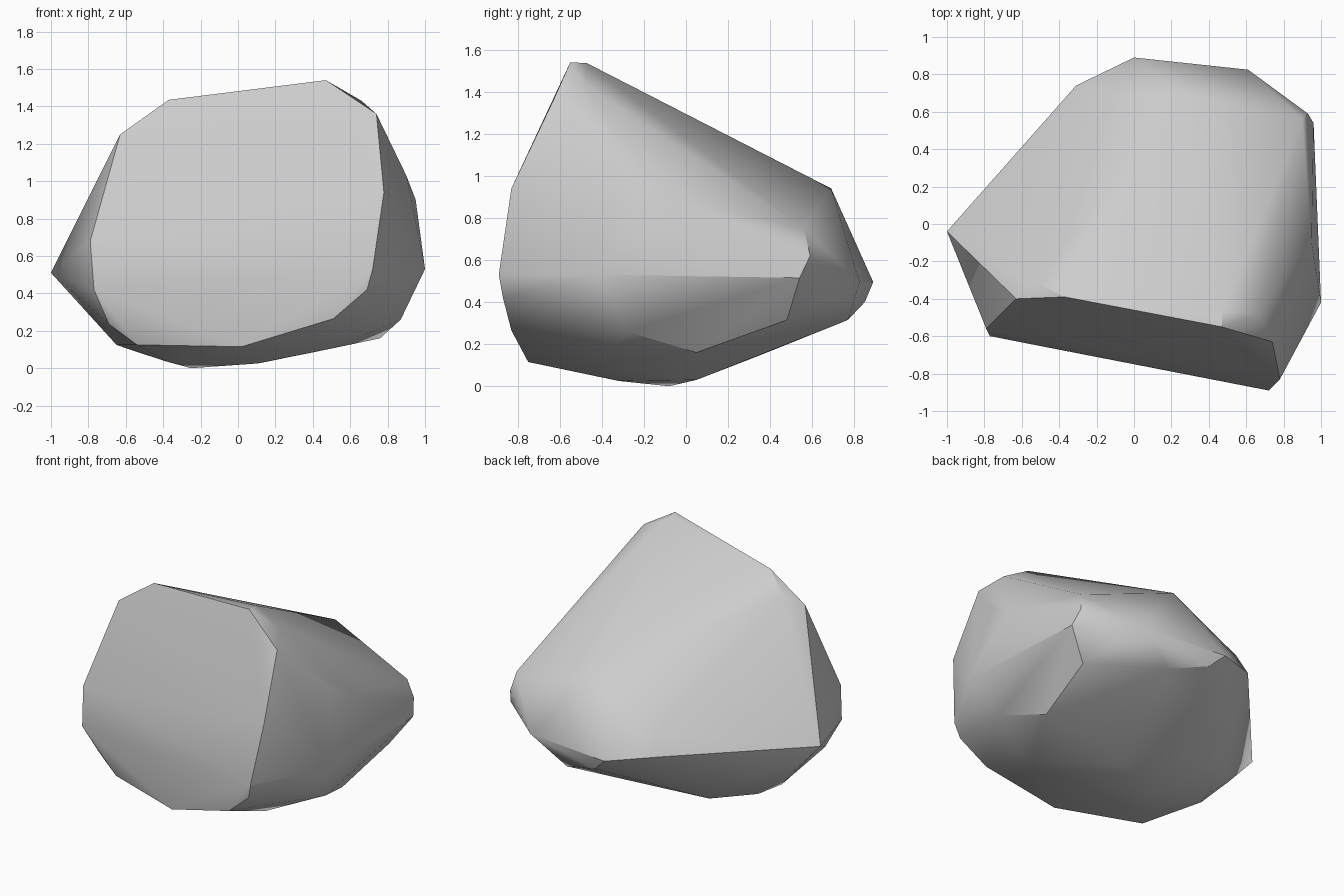
import bpy
import bmesh
import math
from mathutils import Vector

# Remove the default cube only
default_cube = bpy.data.objects.get("Cube")
if default_cube:
    bpy.data.objects.remove(default_cube, do_unlink=True)


def make_material(name, colour):
    """Plain single-colour material for viewport and render."""
    material = bpy.data.materials.new(name)
    material.use_nodes = True
    material.diffuse_color = colour
    shader = next(node for node in material.node_tree.nodes
                  if node.type == "BSDF_PRINCIPLED")
    shader.inputs["Base Color"].default_value = colour
    shader.inputs["Roughness"].default_value = 1
    return material


def make_hull(name, corner_groups, material):
    """Wrap a convex skin around the chipped corners of a boulder."""
    bm = bmesh.new()
    for group in corner_groups:
        for corner in group:
            bm.verts.new(Vector(corner))
    bmesh.ops.convex_hull(bm, input=list(bm.verts))
    # Drop any corner that ended up inside the skin
    loose = [vert for vert in bm.verts if not vert.link_faces]
    bmesh.ops.delete(bm, geom=loose, context="VERTS")
    bmesh.ops.recalc_face_normals(bm, faces=list(bm.faces))
    mesh = bpy.data.meshes.new(name)
    bm.to_mesh(mesh)
    bm.free()
    mesh.materials.append(material)
    rock = bpy.data.objects.new(name, mesh)
    bpy.context.scene.collection.objects.link(rock)
    return rock


# Rim of the broad split face at the front
front_rim = [
    (-.37, -.39, 1.435), (.47, -.55, 1.54), (.74, -.63, 1.36),
    (.78, -.83, .94), (.72, -.89, .53), (.69, -.87, .42),
    (.51, -.83, .265), (.02, -.75, .115), (-.54, -.56, .125),
    (-.69, -.53, .235), (-.77, -.6, .42), (-.79, -.56, .68),
    (-.63, -.4, 1.25),
]

# Crest, sloping back and pointed side
upper_corners = [
    (.47, -.47, 1.535), (.66, -.48, 1.43), (-.53, -.31, 1.315),
    (.26, .69, .94), (-.1, .8, .61), (-.25, .7, .67), (-1, -.04, .51),
]

# Steep flank, with its crease at mid height
flank_corners = [
    (.9, -.3, 1.03), (.95, -.1, .9), (.9, .56, .75), (.93, .59, .62),
    (.96, .54, .515), (1, -.42, .53), (.87, -.28, .26),
    (.76, .05, .16), (.82, .48, .315),
]

# Back crease and the undercut below it
back_corners = [
    (.61, .825, .495), (0, .89, .495), (-.31, .74, .55),
    (.37, .77, .315), (.1, .85, .4), (-.43, .36, .15), (-.8, -.03, .29),
]

# Small resting area underneath
base_corners = [
    (-.25, -.08, 0), (.13, .05, .03), (.1, -.32, .025), (.5, -.42, .105),
    (-.38, -.32, .035), (-.58, .04, .1), (-.65, -.12, .125),
]

stone = make_material("pale grey stone", (.61, .61, .61, 1))
boulder = make_hull(
    "boulder",
    [front_rim, upper_corners, flank_corners, back_corners, base_corners],
    stone,
)

# Soften shallow facets, keep the strong chipped edges crisp
for item in bpy.context.selected_objects:
    item.select_set(False)
boulder.select_set(True)
bpy.context.view_layer.objects.active = boulder
bpy.ops.object.shade_smooth_by_angle(angle=math.radians(30))

# Let the large facets dominate the shading so they read as flat
facet_shading = boulder.modifiers.new("facet shading", "WEIGHTED_NORMAL")
facet_shading.keep_sharp = True
